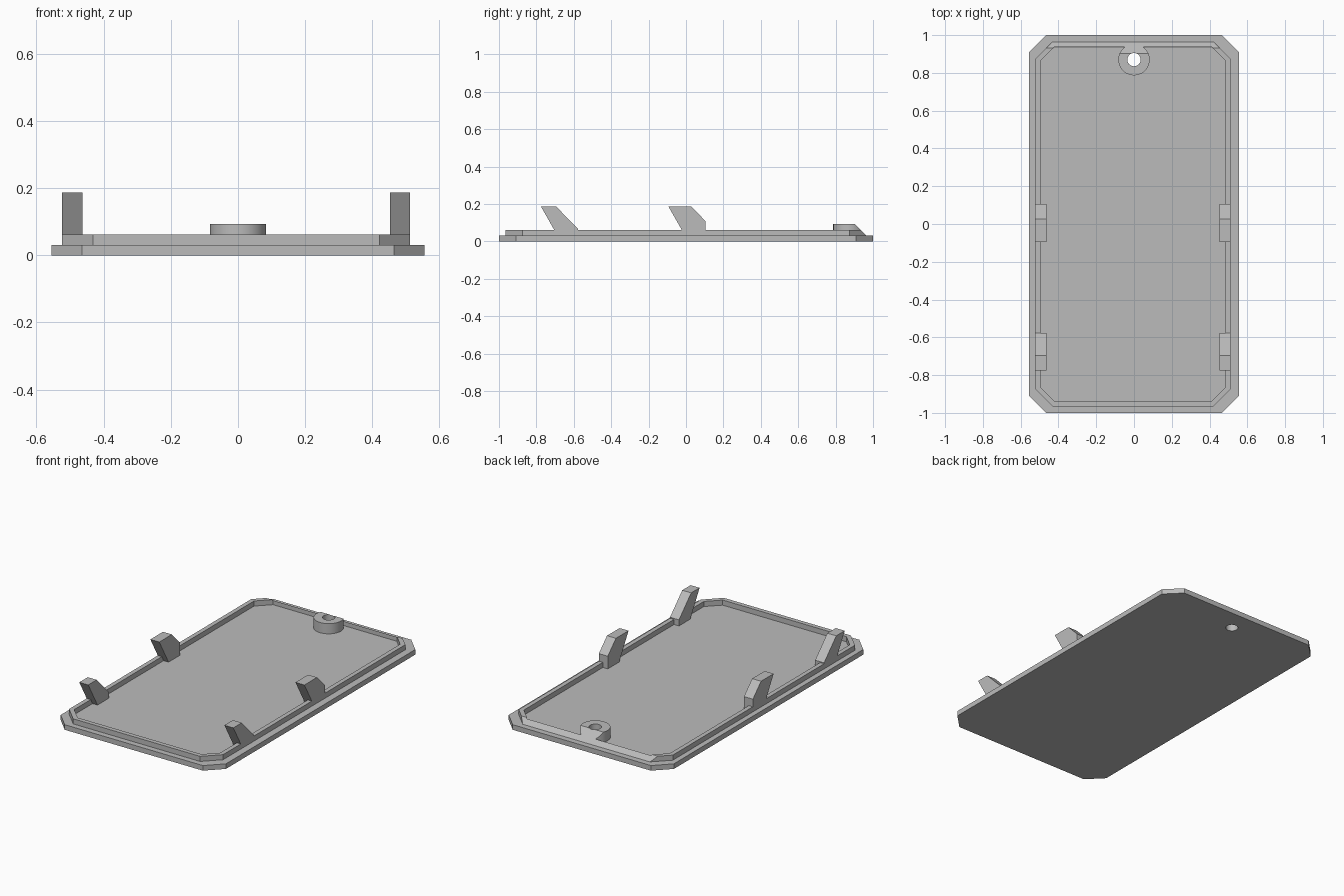
import bpy, bmesh
from math import cos, sin, tau
from mathutils import Vector

cube = bpy.data.objects.get("Cube")
if cube:
    bpy.data.objects.remove(cube)

grey = bpy.data.materials.new("matte grey")
grey.use_nodes = True
colour = (0.5, 0.5, 0.5, 1)
grey.diffuse_color = colour
grey.node_tree.nodes["Principled BSDF"].inputs["Base Color"].default_value = colour

FLOOR, RIM_TOP, BOSS_TOP, CLIP_TOP = 0.031, 0.062, 0.093, 0.187
HOLE_Y = 0.87


def prism(name, points, offset, slope=False):
    """Extrude a closed 3D outline by an offset, optionally trimming the back at 45 degrees."""
    bm = bmesh.new()
    face = bm.faces.new([bm.verts.new(p) for p in points])
    out = bmesh.ops.extrude_face_region(bm, geom=[face], use_keep_orig=True)
    new = [g for g in out["geom"] if isinstance(g, bmesh.types.BMVert)]
    bmesh.ops.translate(bm, verts=new, vec=offset)
    bmesh.ops.recalc_face_normals(bm, faces=bm.faces[:])
    if slope:
        trim_back(bm)
    return finish(name, bm)


def trim_back(bm):
    geom = bm.verts[:] + bm.edges[:] + bm.faces[:]
    bmesh.ops.bisect_plane(bm, geom=geom, plane_co=(0, 0.995 - FLOOR, FLOOR),
                           plane_no=(0, 1, 1), clear_outer=True)
    bmesh.ops.holes_fill(bm, edges=[e for e in bm.edges if e.is_boundary])
    bmesh.ops.recalc_face_normals(bm, faces=bm.faces[:])


def finish(name, bm):
    mesh = bpy.data.meshes.new(name)
    bm.to_mesh(mesh)
    bm.free()
    mesh.materials.append(grey)
    obj = bpy.data.objects.new(name, mesh)
    bpy.context.collection.objects.link(obj)
    return obj


def octagon(x0, x1, y0, y1, c, z):
    """Rectangle with chamfered corners."""
    flat = [(x0 + c, y0), (x1 - c, y0), (x1, y0 + c), (x1, y1 - c),
            (x1 - c, y1), (x0 + c, y1), (x0, y1 - c), (x0, y0 + c)]
    return [Vector((x, y, z)) for x, y in flat]


def circle(r, z, n=48):
    return [(r * cos(tau * i / n), HOLE_Y + r * sin(tau * i / n), z) for i in range(n)]


def cut(obj, cutter):
    mod = obj.modifiers.new("hole", "BOOLEAN")
    mod.operation, mod.solver, mod.object = "DIFFERENCE", "EXACT", cutter
    bpy.ops.object.select_all(action="DESELECT")
    bpy.context.view_layer.objects.active = obj
    obj.select_set(True)
    bpy.ops.object.modifier_apply(modifier=mod.name)
    bpy.ops.object.shade_smooth_by_angle()


# Cover plate
plate = prism("cover_plate", octagon(-0.555, 0.555, -1, 1, 0.091, 0), (0, 0, FLOOR))

# Raised rim, bevelled along the back
bm = bmesh.new()
outer = octagon(-0.523, 0.512, -0.965, 0.965, 0.091, FLOOR)
inner = octagon(-0.496, 0.485, -0.938, 0.938, 0.075, FLOOR)
up = Vector((0, 0, RIM_TOP - FLOOR))
loops = [outer, [p + up for p in outer], [p + up for p in inner], inner]
rings = [[bm.verts.new(p) for p in loop] for loop in loops]
for a, b in zip(rings, rings[1:] + rings[:1]):
    for i in range(8):
        j = (i + 1) % 8
        bm.faces.new((a[i], a[j], b[j], b[i]))
bmesh.ops.recalc_face_normals(bm, faces=bm.faces[:])
trim_back(bm)
finish("raised_rim", bm)

# Screw boss, sharing the back bevel
boss = prism("screw_boss", circle(0.083, FLOOR), (0, 0, BOSS_TOP - FLOOR), slope=True)

# Screw hole through plate and boss
drill = prism("hole_cutter", circle(0.035, -0.1), (0, 0, 0.4))
drill.hide_render = True
cut(plate, drill)
cut(boss, drill)
bpy.data.objects.remove(drill)

# Slanted clips along both long sides
front_profile = [(-0.687, FLOOR), (-0.776, CLIP_TOP), (-0.695, CLIP_TOP),
                 (-0.578, 0.068), (-0.578, FLOOR)]
middle_profile = [(-0.005, FLOOR), (-0.094, CLIP_TOP), (0.027, CLIP_TOP),
                  (0.105, 0.108), (0.105, FLOOR)]
for side, x in (("right", -0.523), ("left", 0.452)):
    for place, profile in (("front", front_profile), ("middle", middle_profile)):
        prism(f"{place}_{side}_clip", [(x, y, z) for y, z in profile], (0.06, 0, 0))
